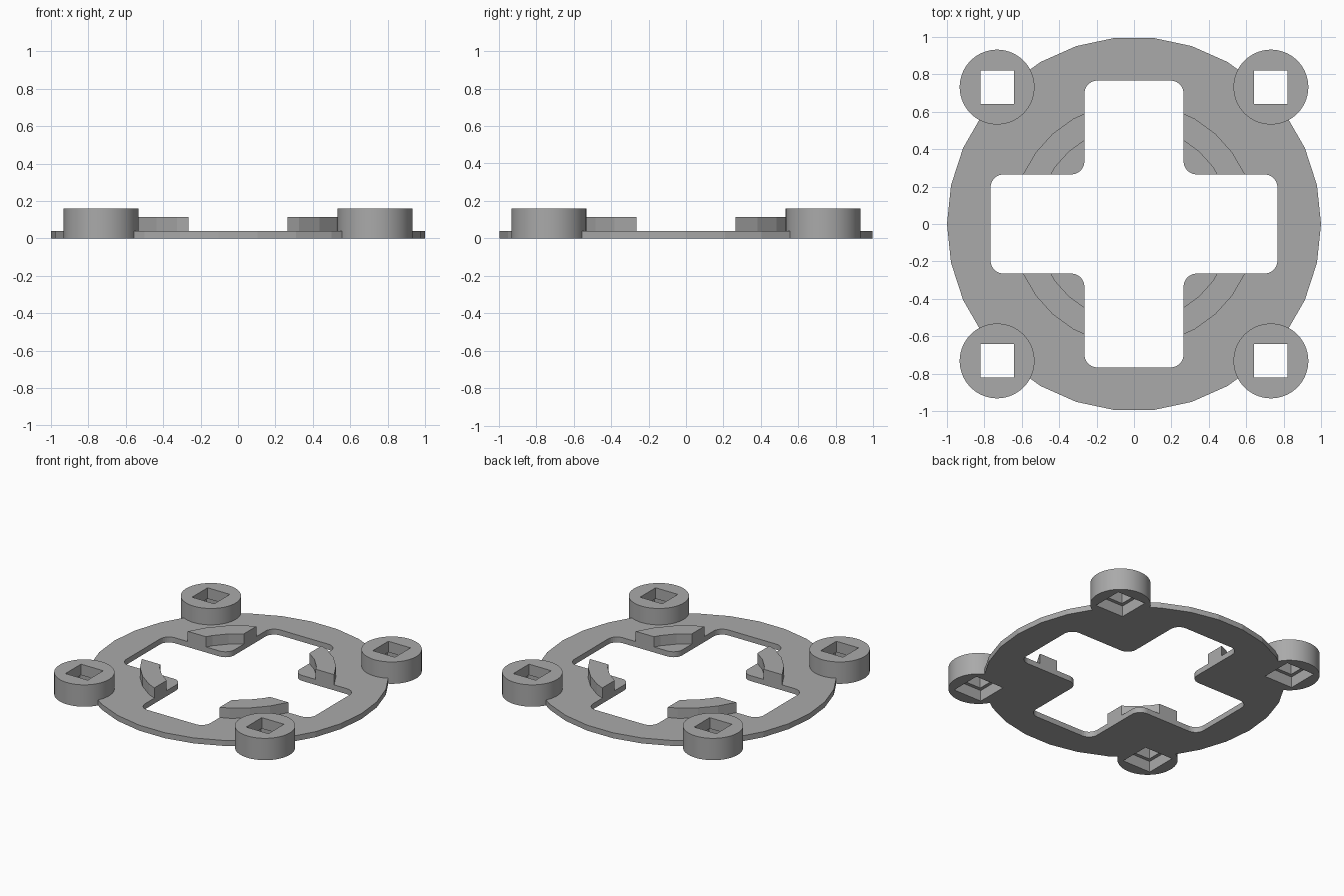
import bpy, bmesh
from math import cos, sin, pi, radians

default = bpy.data.objects.get("Cube")
if default:
    bpy.data.objects.remove(default)

grey = bpy.data.materials.new("plain grey")
grey.use_nodes = True
grey.diffuse_color = (0.4, 0.4, 0.4, 1)
grey.node_tree.nodes["Principled BSDF"].inputs["Base Color"].default_value = (0.4, 0.4, 0.4, 1)


def prism(name, outline, z0, z1):
    """Extrude a closed outline from z0 to z1."""
    bm = bmesh.new()
    face = bm.faces.new([bm.verts.new((x, y, z0)) for x, y in outline])
    top = bmesh.ops.extrude_face_region(bm, geom=[face])["geom"]
    for v in top:
        if isinstance(v, bmesh.types.BMVert):
            v.co.z = z1
    bmesh.ops.recalc_face_normals(bm, faces=bm.faces)
    mesh = bpy.data.meshes.new(name)
    bm.to_mesh(mesh)
    bm.free()
    mesh.materials.append(grey)
    ob = bpy.data.objects.new(name, mesh)
    bpy.context.collection.objects.link(ob)
    return ob


def circle(r, n, cx=0, cy=0):
    return [(cx + r * cos(2 * pi * i / n), cy + r * sin(2 * pi * i / n)) for i in range(n)]


def square(half, cx, cy):
    return [(cx + sx * half, cy + sy * half) for sx, sy in ((-1, -1), (1, -1), (1, 1), (-1, 1))]


def arc(cx, cy, r, a0, a1, n=8):
    return [(cx + r * cos(radians(a0 + (a1 - a0) * i / n)),
             cy + r * sin(radians(a0 + (a1 - a0) * i / n))) for i in range(n + 1)]


def cross(arm, width, r):
    """Cross outline with every corner rounded."""
    quarter = (arc(arm - r, width - r, r, 0, 90)
               + arc(width + r, width + r, r, 270, 180)
               + arc(width - r, arm - r, r, 0, 90))
    pts = []
    for c, s in ((1, 0), (0, 1), (-1, 0), (0, -1)):
        pts += [(c * x - s * y, s * x + c * y) for x, y in quarter]
    return pts


def cut(ob, cutters):
    """Subtract the cutters, bake the result and remove them."""
    for c in cutters:
        m = ob.modifiers.new("cut", "BOOLEAN")
        m.operation, m.solver, m.object = "DIFFERENCE", "EXACT", c
        c.hide_render = True
    bpy.context.view_layer.update()
    baked = bpy.data.meshes.new_from_object(ob.evaluated_get(bpy.context.evaluated_depsgraph_get()))
    ob.modifiers.clear()
    ob.data = baked
    for c in cutters:
        bpy.data.objects.remove(c)


PLATE, RIB, BOSS = 0.04, 0.115, 0.16
POST, BOSS_R = 0.732, 0.2
corners = {"front_left": (1, -1), "front_right": (-1, -1), "back_left": (1, 1), "back_right": (-1, 1)}


def opening():
    return prism("opening_cutter", cross(0.767, 0.265, 0.07), -1, 1)


# Ring plate with the cross opening
plate = prism("ring_plate", circle(1, 30), 0, PLATE)
cut(plate, [opening()] + [prism("boss_cutter", circle(BOSS_R, 96, sx * POST, sy * POST), -1, 1)
                          for sx, sy in corners.values()])

# Four curved ribs left from a raised ring
ribs = prism("locating_ribs", circle(0.65, 30), PLATE, RIB)
cut(ribs, [prism("core_cutter", circle(0.52, 30), -1, 1), opening()])

# Corner bosses with a square hole, widened underneath
for name, (sx, sy) in corners.items():
    x, y = sx * POST, sy * POST
    boss = prism(name + "_boss", circle(BOSS_R, 96, x, y), 0, BOSS)
    cut(boss, [prism("hole_cutter", square(0.09, x, y), -1, 1),
               prism("pocket_cutter", square(0.115, x, y), -1, 0.08)])
    bpy.ops.object.select_all(action="DESELECT")
    bpy.context.view_layer.objects.active = boss
    boss.select_set(True)
    bpy.ops.object.shade_smooth_by_angle(angle=radians(30))
